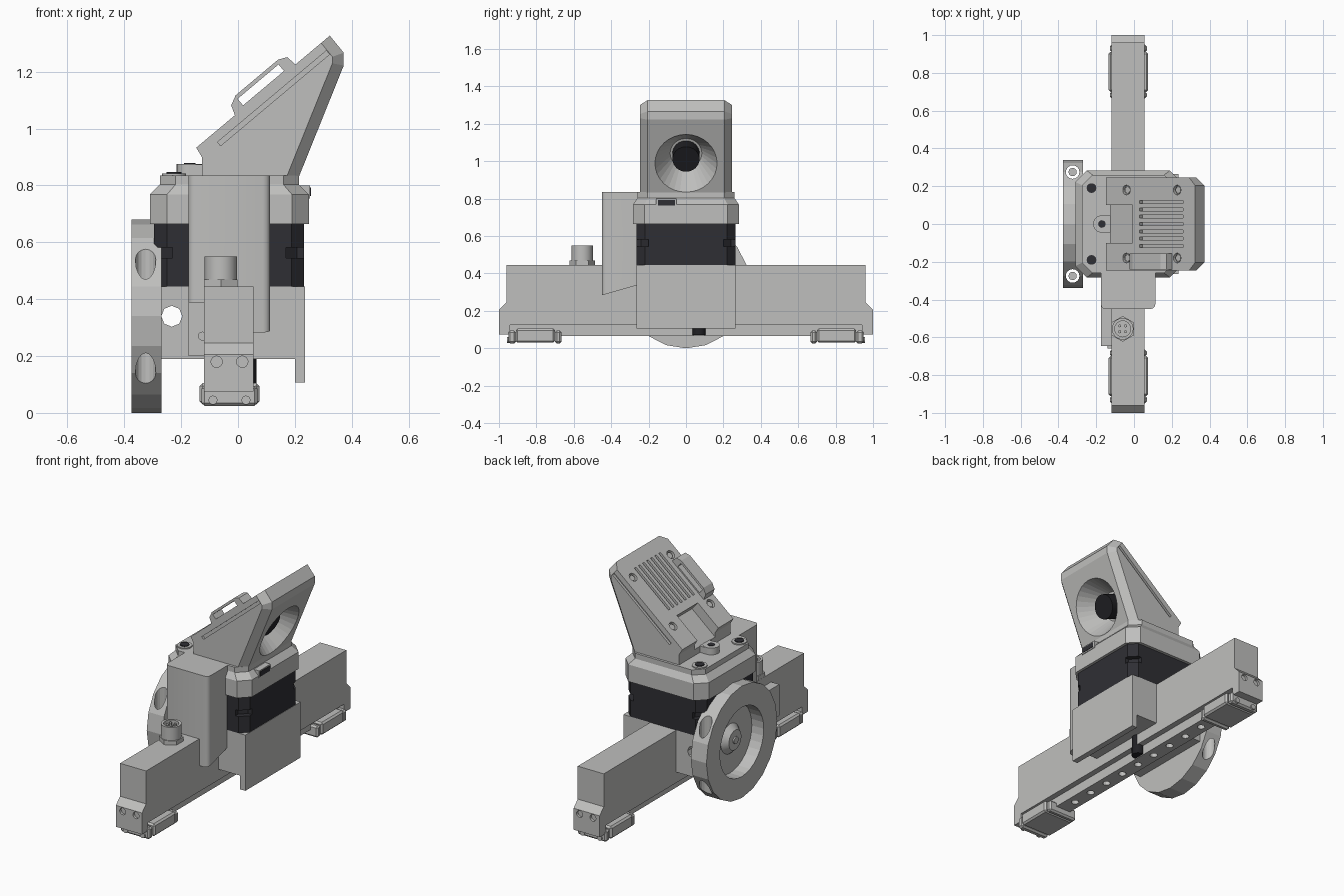
import bpy, bmesh, math
from mathutils import Matrix, Vector

if "Cube" in bpy.data.objects:
    bpy.data.objects.remove(bpy.data.objects["Cube"])


def material(name, rgb):
    m = bpy.data.materials.new(name)
    m.diffuse_color = (*rgb, 1)
    m.use_nodes = True
    m.node_tree.nodes["Principled BSDF"].inputs["Base Color"].default_value = m.diffuse_color
    return m


GREY = material("light_grey", (0.52, 0.52, 0.51))
DARK = material("motor_black", (0.028, 0.028, 0.034))
BLACK = material("lens_black", (0.015, 0.015, 0.018))


def finish(name, bm, mat=GREY, smooth=False):
    bmesh.ops.recalc_face_normals(bm, faces=bm.faces)
    me = bpy.data.meshes.new(name)
    bm.to_mesh(me)
    bm.free()
    me.materials.append(mat)
    ob = bpy.data.objects.new(name, me)
    bpy.context.collection.objects.link(ob)
    if smooth:
        bpy.ops.object.select_all(action='DESELECT')
        ob.select_set(True)
        bpy.context.view_layer.objects.active = ob
        bpy.ops.object.shade_smooth_by_angle(angle=math.radians(35))
    return ob


def add_box(bm, lo, hi, frame=Matrix()):
    c = [(a + b) / 2 for a, b in zip(lo, hi)]
    s = [b - a for a, b in zip(lo, hi)]
    m = frame @ Matrix.Translation(c) @ Matrix.Diagonal((*s, 1))
    return bmesh.ops.create_cube(bm, size=1, matrix=m)


def box(name, lo, hi, mat=GREY, frame=Matrix(), bevel=0):
    bm = bmesh.new()
    add_box(bm, lo, hi, frame)
    if bevel:
        bmesh.ops.bevel(bm, geom=bm.edges[:], offset=bevel, segments=1, affect='EDGES')
    return finish(name, bm, mat)


def add_cyl(bm, a, b, r, r2=None, n=24):
    a, b = Vector(a), Vector(b)
    m = Matrix.Translation((a + b) / 2) @ (b - a).to_track_quat('Z', 'Y').to_matrix().to_4x4()
    bmesh.ops.create_cone(bm, cap_ends=True, segments=n, radius1=r,
                          radius2=r if r2 is None else r2, depth=(b - a).length, matrix=m)


def cyl(name, a, b, r, mat=GREY, r2=None, n=24, smooth=True):
    bm = bmesh.new()
    add_cyl(bm, a, b, r, r2, n)
    return finish(name, bm, mat, smooth)


def loft(name, rings, mat=GREY):
    """Stack of chamfered rectangles: (z, x0, x1, half_y, chamfer)."""
    bm = bmesh.new()
    prev = None
    for z, x0, x1, h, c in rings:
        pts = [(x0 + c, -h), (x1 - c, -h), (x1, -h + c), (x1, h - c),
               (x1 - c, h), (x0 + c, h), (x0, h - c), (x0, -h + c)]
        ring = [bm.verts.new((x, y, z)) for x, y in pts]
        if prev:
            for i in range(8):
                bm.faces.new((prev[i], prev[(i + 1) % 8], ring[(i + 1) % 8], ring[i]))
        else:
            bm.faces.new(ring)
        prev = ring
    bm.faces.new(prev)
    return finish(name, bm, mat)


def extrude(pts, place, vec):
    bm = bmesh.new()
    f = bm.faces.new([bm.verts.new(place(*p)) for p in pts])
    g = bmesh.ops.extrude_face_region(bm, geom=[f])
    bmesh.ops.translate(bm, vec=vec, verts=[v for v in g['geom'] if isinstance(v, bmesh.types.BMVert)])
    return bm


def cut(ob, bm):
    tool = finish("cutter", bm)
    tool.hide_render = True
    mod = ob.modifiers.new("cut", 'BOOLEAN')
    mod.operation, mod.solver, mod.object = 'DIFFERENCE', 'EXACT', tool
    bpy.context.view_layer.objects.active = ob
    bpy.ops.object.modifier_apply(modifier=mod.name)
    bpy.data.objects.remove(tool)


# Beam with stepped end blocks
half = [(0.94, 0.125), (0.94, 0.075), (1.0, 0.075), (1.0, 0.205), (0.96, 0.245), (0.96, 0.445)]
profile = half + [(-y, z) for y, z in reversed(half)]
beam = finish("beam", extrude(profile, lambda y, z: (-0.12, y, z), (0.175, 0, 0)))
holes = bmesh.new()
for s in (-1, 1):
    for x in (-0.075, 0.015):
        add_cyl(holes, (x, s * 0.985, 0.18), (x, s * 1.05, 0.18), 0.02, n=16)
cut(beam, holes)

# Linear rail with holes and two carriages
rail = box("linear_rail", (-0.08, -0.94, 0.065), (0.02, 0.94, 0.126))
holes = bmesh.new()
for i in range(-4, 5):
    add_cyl(holes, (-0.03, i * 0.14, 0.0), (-0.03, i * 0.14, 0.1), 0.022, n=12)
cut(rail, holes)
for s in (-1, 1):
    for nm, y0, y1, w, z0, z1 in (("carriage", 0.70, 0.91, 0.105, 0.03, 0.105),
                                  ("carriage_inner_cap", 0.665, 0.70, 0.098, 0.025, 0.095),
                                  ("carriage_outer_cap", 0.91, 0.95, 0.098, 0.025, 0.095)):
        ya, yb = sorted((s * y0, s * y1))
        box(nm, (-0.03 - w, ya, z0), (-0.03 + w, yb, z1), bevel=0.01)
    for x in (-0.088, 0.028):
        cyl("carriage_screw", (x, s * 0.945, 0.045), (x, s * 0.957, 0.045), 0.016, n=12)

# Lower housing with a see-through hole, and the skirt hanging from it
housing = box("housing", (-0.27, -0.265, 0.19), (0.235, 0.265, 0.445))
hole = bmesh.new()
add_cyl(hole, (-0.233, -0.4, 0.34), (-0.233, 0.4, 0.34), 0.037, n=8)
cut(housing, hole)
box("skirt_plate", (0.2, -0.265, 0.107), (0.235, 0.265, 0.2))
box("side_box", (-0.175, -0.645, 0.2), (-0.12, -0.27, 0.39))
cyl("side_pin", (-0.125, -0.66, 0.27), (-0.125, -0.64, 0.27), 0.016, n=12)
cyl("drive_pin", (0.03, 0.07, 0.07), (0.03, 0.07, 0.2), 0.035, BLACK)

# Handwheel: ring, web, hub and vertical holes
wheel = cyl("handwheel", (-0.375, 0, 0.34), (-0.27, 0, 0.34), 0.34, n=20, smooth=False)
holes = bmesh.new()
add_cyl(holes, (-0.45, 0, 0.34), (-0.295, 0, 0.34), 0.21, n=32)
cut(wheel, holes)
holes = bmesh.new()
for s in (-1, 1):
    add_cyl(holes, (-0.325, s * 0.275, -0.1), (-0.325, s * 0.275, 0.8), 0.036, n=16)
cut(wheel, holes)
cyl("wheel_hub", (-0.297, 0, 0.34), (-0.33, 0, 0.34), 0.09, r2=0.06)
cyl("hub_screw", (-0.33, 0, 0.34), (-0.338, 0, 0.34), 0.022, n=12)
for s in (-1, 1):
    cyl("wheel_screw", (-0.325, s * 0.275, 0.3), (-0.325, s * 0.275, 0.45), 0.022, n=12)

# Motor and chamfered cap
motor = loft("motor", [(z, -0.295, 0.233, 0.265, 0.045) for z in (0.445, 0.665)], DARK)
notches = bmesh.new()
for x in (-0.295, 0.233):
    for y in (-0.265, 0.265):
        add_box(notches, (x - 0.065, y - 0.065, 0.545), (x + 0.065, y + 0.065, 0.582))
keep = bmesh.new()
cut(motor, notches)
keep.free()
loft("motor_core", [(z, -0.28, 0.218, 0.25, 0.06) for z in (0.45, 0.66)], DARK)
loft("motor_cap", [(0.665, -0.31, 0.25, 0.283, 0.06), (0.768, -0.31, 0.25, 0.283, 0.06),
                   (0.803, -0.275, 0.215, 0.26, 0.055), (0.835, -0.275, 0.215, 0.26, 0.055)])
box("cap_socket", (0.2, -0.16, 0.755), (0.254, -0.05, 0.80))
box("socket_opening", (0.25, -0.15, 0.763), (0.257, -0.06, 0.793), DARK)
for s in (-1, 1):
    cyl("cap_boss", (-0.225, s * 0.19, 0.8), (-0.225, s * 0.19, 0.842), 0.042)
    cyl("cap_screw", (-0.225, s * 0.19, 0.84), (-0.225, s * 0.19, 0.847), 0.026, DARK, n=12)

# Keyhole-shaped tab
cyl("tab_end", (-0.17, 0, 0.83), (-0.17, 0, 0.876), 0.046)
box("tab_neck", (-0.17, -0.046, 0.83), (-0.1, 0.046, 0.874))
cyl("tab_hole", (-0.17, 0, 0.87), (-0.17, 0, 0.879), 0.02, DARK, n=16)

# Cable tower at the front
tower = [(-0.45, 0.835), (-0.24, 0.835), (-0.24, 0.335), (-0.27, 0.335), (-0.45, 0.283)]
bm = extrude(tower, lambda y, z: (-0.175, y, z), (0.288, 0, 0))
edges = [e for e in bm.edges if all(abs(v.co.y + 0.45) < 1e-4 for v in e.verts)
         and abs(e.verts[0].co.z - e.verts[1].co.z) > 0.1]
bmesh.ops.bevel(bm, geom=edges, offset=0.025, segments=3, profile=0.5, affect='EDGES')
finish("cable_tower", bm, smooth=True)

# Round cable connector
cyl("connector_nut", (-0.06, -0.555, 0.445), (-0.06, -0.555, 0.47), 0.068, n=6, smooth=False)
connector = cyl("connector", (-0.06, -0.555, 0.47), (-0.06, -0.555, 0.55), 0.057)
recess = bmesh.new()
add_cyl(recess, (-0.06, -0.555, 0.52), (-0.06, -0.555, 0.6), 0.042)
cut(connector, recess)
for i in range(4):
    a = math.pi / 4 + i * math.pi / 2
    x, y = -0.06 + 0.022 * math.cos(a), -0.555 + 0.022 * math.sin(a)
    cyl("connector_pin", (x, y, 0.515), (x, y, 0.545), 0.008, n=8)

# Sloped head, with chamfered rear edges
head_pts = [(-0.126, 0.83), (-0.126, 0.898), (-0.147, 0.933), (0.323, 1.327),
            (0.372, 1.267), (0.372, 1.222), (0.214, 0.83)]
bm = extrude(head_pts, lambda x, z: (x, -0.245, z), (0, 0.49, 0))
edges = [e for e in bm.edges if abs(e.verts[0].co.y - e.verts[1].co.y) < 1e-4
         and all(v.co.x > 0.2 for v in e.verts)]
bmesh.ops.bevel(bm, geom=edges, offset=0.04, segments=1, affect='EDGES')
head = finish("head", bm)

# Slope frame: u runs up the slope, v is its normal
u, v = Vector((0.766, 0, 0.643)), Vector((-0.643, 0, 0.766))
slope = Matrix(((u.x, 0, v.x, -0.147), (0, 1, 0, 0), (u.z, 0, v.z, 0.933), (0, 0, 0, 1)))
cuts = bmesh.new()
for i in range(-3, 4):
    add_box(cuts, (0.23, i * 0.039 - 0.008, -0.025), (0.53, i * 0.039 + 0.008, 0.05), slope)
add_box(cuts, (-0.1, -0.1, -0.06), (0.18, 0.1, 0.1), slope)
for s in (-1, 1):
    add_box(cuts, (0.07, s * 0.25 - 0.02, -0.05), (0.57, s * 0.25 + 0.02, -0.033), slope)
    for uu in (0.14, 0.49):
        add_cyl(cuts, slope @ Vector((uu, s * 0.18, -0.02)), slope @ Vector((uu, s * 0.18, 0.05)), 0.026, n=16)
cut(head, cuts)
for s in (-1, 1):
    for uu in (0.14, 0.49):
        cyl("head_screw", slope @ Vector((uu, s * 0.18, -0.025)), slope @ Vector((uu, s * 0.18, -0.008)), 0.018, n=12)

# Flared lens opening and lens
axis, mouth = Vector((0.926, 0, -0.378)), Vector((0.277, 0, 0.99))
flare = bmesh.new()
add_cyl(flare, mouth - axis * 0.14, mouth + axis * 0.06, 0.085, 0.2, 32)
cut(head, flare)
cyl("lens", mouth - axis * 0.16, mouth - axis * 0.055, 0.072, BLACK, n=32)

# Loop handle on the slope
loop = [(0.174, -0.01), (0.19, 0.035), (0.225, 0.052), (0.42, 0.052), (0.45, 0.038), (0.457, -0.01)]
handle = finish("loop_handle", extrude(loop, lambda a, b: slope @ Vector((a, -0.24, b)), (0, 0.085, 0)))
window = bmesh.new()
add_box(window, (0.222, -0.4, 0.008), (0.41, 0.0, 0.038), slope)
cut(handle, window)
